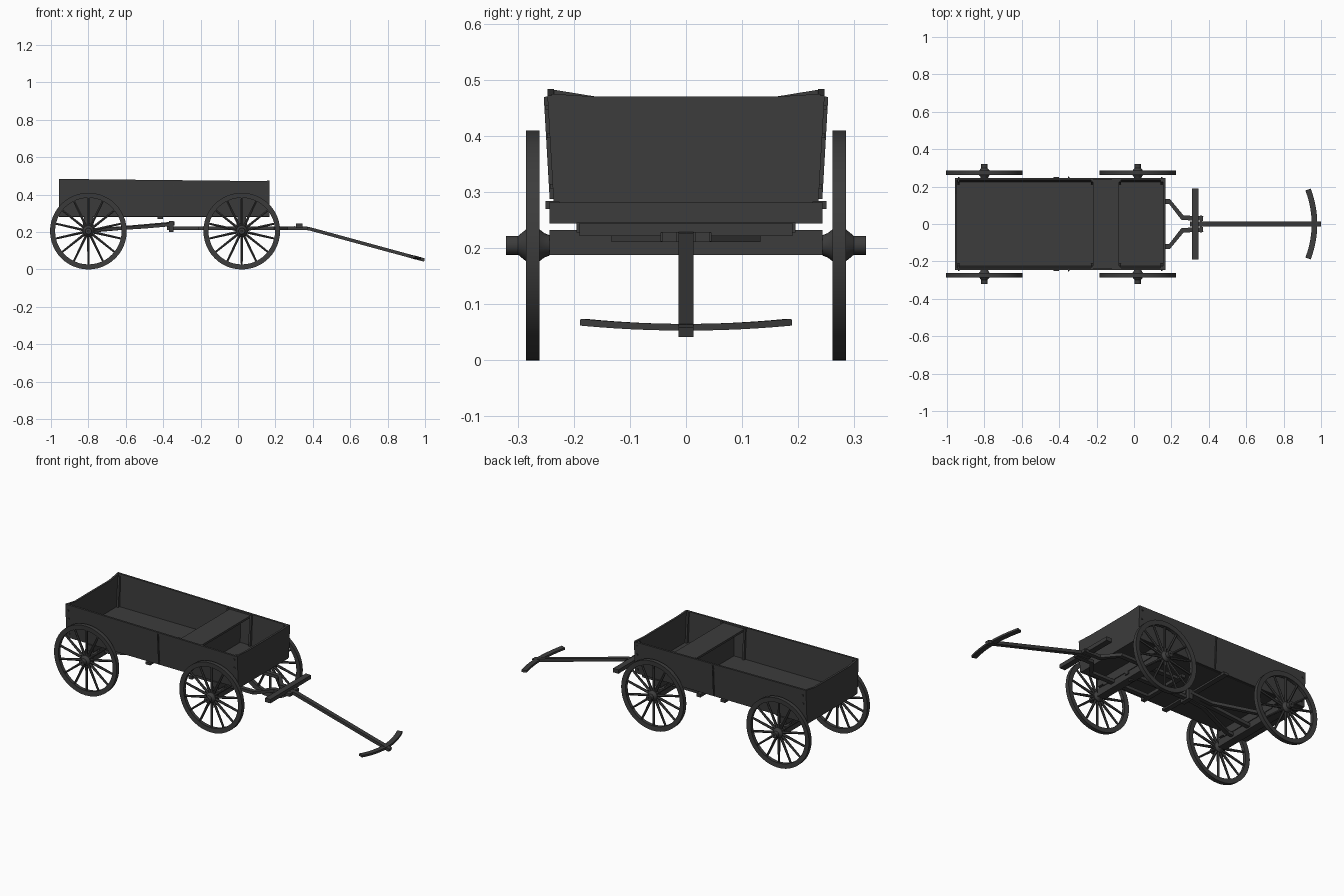
import bpy, bmesh, math
from mathutils import Vector, Matrix

if "Cube" in bpy.data.objects:
    bpy.data.objects.remove(bpy.data.objects["Cube"], do_unlink=True)

mat = bpy.data.materials.new("charcoal")
mat.use_nodes = True
col = (0.045, 0.045, 0.045, 1)
mat.diffuse_color = col
mat.node_tree.nodes["Principled BSDF"].inputs["Base Color"].default_value = col


def finish(name, bm):
    bmesh.ops.recalc_face_normals(bm, faces=bm.faces)
    me = bpy.data.meshes.new(name)
    bm.to_mesh(me)
    bm.free()
    me.materials.append(mat)
    ob = bpy.data.objects.new(name, me)
    bpy.context.collection.objects.link(ob)
    return ob


def add_box(bm, x, y, z):
    """Box from (min, max) ranges."""
    size = [b - a for a, b in (x, y, z)]
    mid = [(a + b) / 2 for a, b in (x, y, z)]
    bmesh.ops.create_cube(bm, size=1, matrix=Matrix.Translation(mid) @ Matrix.Diagonal((*size, 1)))


def box(name, x, y, z):
    bm = bmesh.new()
    add_box(bm, x, y, z)
    return finish(name, bm)


def loft(bm, rings, closed=False):
    """Skin equal rings of points; cap the ends unless closed."""
    rows = [[bm.verts.new(p) for p in r] for r in rings]
    n = len(rows[0])
    pairs = list(zip(rows, rows[1:] + rows[:1])) if closed else list(zip(rows, rows[1:]))
    for a, b in pairs:
        for i in range(n):
            bm.faces.new((a[i], a[(i + 1) % n], b[(i + 1) % n], b[i]))
    if not closed:
        bm.faces.new(rows[0])
        bm.faces.new(rows[-1])


def bar(name, path, w, h):
    """Rectangular bar along a path, mitred at the bends."""
    pts = [Vector(p) for p in path]
    rings = []
    for i, p in enumerate(pts):
        t = (pts[min(i + 1, len(pts) - 1)] - pts[max(i - 1, 0)]).normalized()
        side = t.cross(Vector((0, 0, 1))).normalized()
        up = side.cross(t)
        rings.append([p + side * w / 2 * a + up * h / 2 * b
                      for a, b in ((-1, -1), (1, -1), (1, 1), (-1, 1))])
    bm = bmesh.new()
    loft(bm, rings)
    return finish(name, bm)


def lathe(bm, profile, n):
    """Revolve (radius, y) points about the y axis."""
    loft(bm, [[(r * math.cos(a), y, r * math.sin(a)) for r, y in profile]
              for a in (2 * math.pi * i / n for i in range(n))], closed=True)


# Wheels: rim, spokes and hub
def wheel(name, x, side):
    bm = bmesh.new()
    lathe(bm, [(0.205, -0.012), (0.205, 0.012), (0.178, 0.010), (0.178, -0.010)], 48)
    for i in range(14):
        sp = bmesh.ops.create_cone(bm, segments=6, radius1=0.008, radius2=0.006, depth=0.16,
                                   cap_ends=True, matrix=Matrix.Translation((0, 0, 0.102)))
        bmesh.ops.rotate(bm, verts=sp["verts"], cent=(0, 0, 0),
                         matrix=Matrix.Rotation(2 * math.pi * i / 14, 3, "Y"))
    lathe(bm, [(0.004, -0.03), (0.018, -0.03), (0.022, -0.02), (0.03, -0.01), (0.03, 0.01),
               (0.022, 0.02), (0.017, 0.026), (0.017, 0.048), (0.004, 0.048)], 20)
    ob = finish(name, bm)
    ob.location = (x, 0.273 * side, 0.205)
    ob.scale.y = side
    bpy.context.view_layer.objects.active = ob
    ob.select_set(True)
    bpy.ops.object.shade_smooth_by_angle(angle=math.radians(30))
    ob.select_set(False)


# Axles and bolsters
for end, x in (("rear", -0.8), ("front", 0.02)):
    wheel(end + "_right_wheel", x, -1)
    wheel(end + "_left_wheel", x, 1)
    box(end + "_axle", (x - 0.024, x + 0.024), (-0.243, 0.243), (0.188, 0.232))
    box(end + "_bolster_plate", (x - 0.028, x + 0.028), (-0.195, 0.195), (0.228, 0.246))
    box(end + "_bolster", (x - 0.024, x + 0.024), (-0.243, 0.243), (0.244, 0.282))

# Cargo bed: floor, flared sides, end boards
X0, X1 = -0.958, 0.168
box("bed_floor", (X0, X1), (-0.226, 0.226), (0.28, 0.294))


def section(x, top, s):
    return [(x, s * 0.225, 0.283), (x, s * 0.236, 0.283), (x, s * 0.247, top), (x, s * 0.235, top)]


for s, nm in ((-1, "right"), (1, "left")):
    bm = bmesh.new()
    loft(bm, [section(X0, 0.484, s), section(-0.4, 0.478, s), section(X1, 0.472, s)])
    finish(nm + "_side_board", bm)
    # Posts inside the corners and beside the bench
    for i, x in enumerate((X0 + 0.02, -0.225, -0.075, X1 - 0.02)):
        bar(f"{nm}_inner_post_{i}", [(x, s * 0.219, 0.29), (x + 0.0001, s * 0.232, 0.472)], 0.012, 0.016)
    # Outer strap with bolts
    bar(nm + "_strap", [(-0.35, s * 0.236, 0.288), (-0.3499, s * 0.2465, 0.47)], 0.006, 0.014)
    bm = bmesh.new()
    for x in (-0.35, X0 + 0.02, X1 - 0.02):
        for z in (0.31, 0.40, 0.45):
            y = s * (0.237 + (z - 0.283) * 0.055)
            add_box(bm, (x - 0.004, x + 0.004), (y - 0.004, y + 0.004), (z - 0.004, z + 0.004))
    finish(nm + "_bolts", bm)

for nm, x, lift in (("rear_board", X0, 0.008), ("front_board", X1 - 0.012, 0)):
    prof = [(-0.226, 0.285), (0.226, 0.285), (0.24, 0.475 + lift), (0.16, 0.47),
            (-0.16, 0.47), (-0.24, 0.475 + lift)]
    bm = bmesh.new()
    loft(bm, [[(px, y, z) for y, z in prof] for px in (x, x + 0.012)])
    finish(nm, bm)

# Bench seat with its divider
box("seat", (-0.22, -0.08), (-0.234, 0.234), (0.455, 0.467))
box("seat_divider", (-0.156, -0.144), (-0.228, 0.228), (0.29, 0.457))

# Cross cleat below the bed
box("bed_cleat", (-0.43, -0.4), (-0.25, 0.25), (0.27, 0.284))

# Running gear: reach pole, hounds, kingpin
bar("reach_pole", [(-0.83, 0, 0.203), (-0.34, 0, 0.246)], 0.026, 0.02)
box("reach_clamp", (-0.37, -0.345), (-0.035, 0.035), (0.2, 0.258))
bar("front_reach", [(-0.38, 0, 0.22), (0.05, 0, 0.22)], 0.026, 0.018)
box("kingpin", (0.01, 0.03), (-0.01, 0.01), (0.18, 0.285))
for s, nm in ((-1, "right"), (1, "left")):
    bar(nm + "_rear_hound", [(-0.82, s * 0.13, 0.21), (-0.74, s * 0.13, 0.213),
                             (-0.5, s * 0.03, 0.228), (-0.36, s * 0.025, 0.24)], 0.022, 0.018)
    bar(nm + "_front_hound", [(-0.2, s * 0.12, 0.22), (0.19, s * 0.12, 0.22),
                              (0.26, s * 0.033, 0.22), (0.37, s * 0.03, 0.22)], 0.026, 0.018)
box("hound_crossbar", (-0.21, -0.185), (-0.165, 0.165), (0.211, 0.23))

# Draw bar, tongue and curved handle
box("draw_bar", (0.31, 0.345), (-0.19, 0.19), (0.222, 0.245))
box("draw_pin", (0.352, 0.364), (-0.045, 0.045), (0.212, 0.228))
bar("tongue", [(0.3, 0, 0.222), (0.38, 0, 0.218), (0.997, 0, 0.05)], 0.026, 0.018)
bar("handle", [(0.965 - 0.034 * (t / 6) ** 2, 0.184 * t / 6, 0.059 + 0.009 * (t / 6) ** 2)
               for t in range(-6, 7)], 0.03, 0.012)
